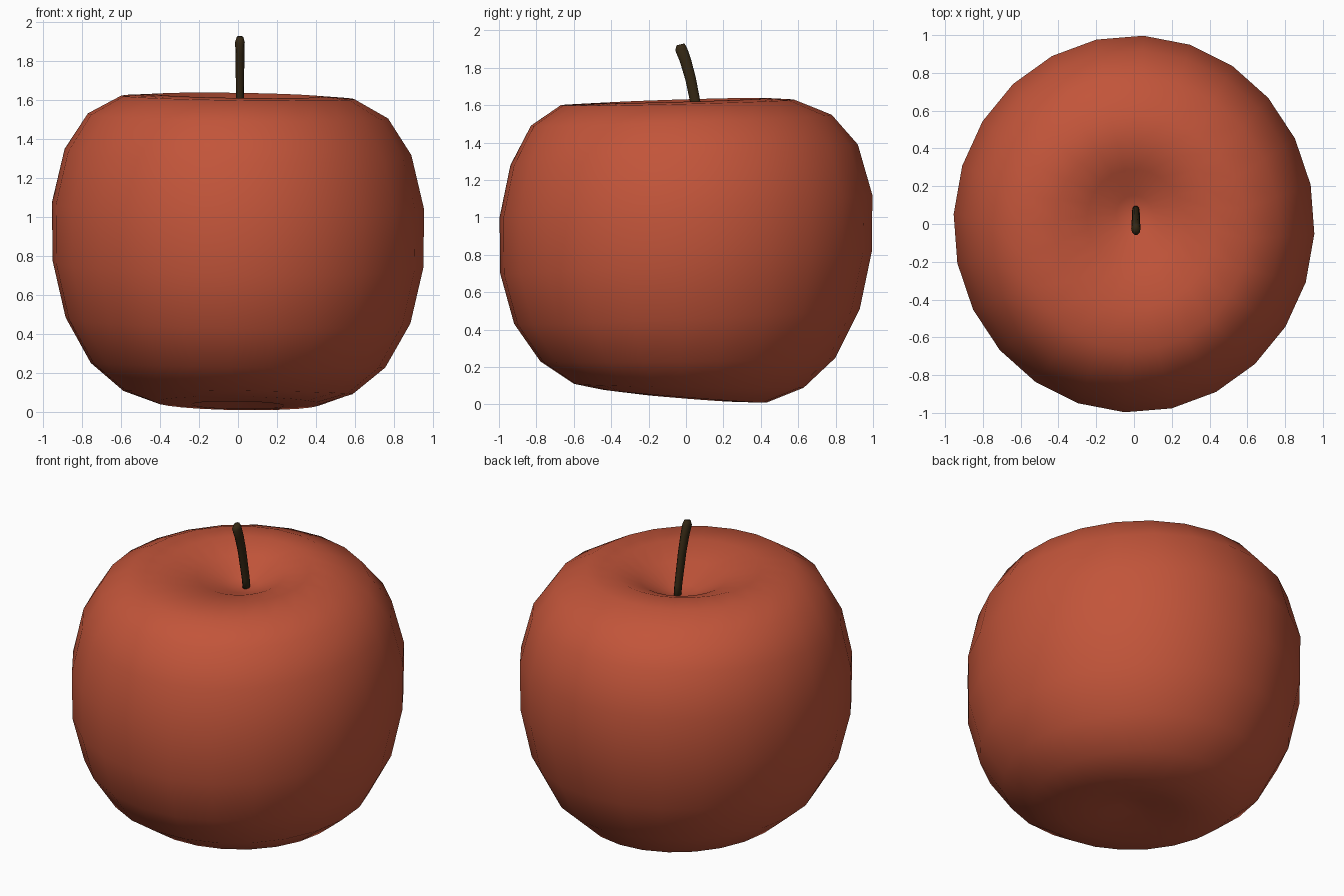
import bpy, bmesh, math

if "Cube" in bpy.data.objects:
    bpy.data.objects.remove(bpy.data.objects["Cube"])


def material(name, rgb):
    m = bpy.data.materials.new(name)
    m.diffuse_color = (*rgb, 1)
    m.use_nodes = True
    m.node_tree.nodes["Principled BSDF"].inputs["Base Color"].default_value = m.diffuse_color
    return m


def loft(name, rings, sides, mat, turn=0.0):
    """Skin elliptical rings (cx, cy, cz, rx, ry, slope_x, slope_y), closing both ends."""
    bm = bmesh.new()
    loops = []
    for cx, cy, cz, rx, ry, sx, sy in rings:
        loop = []
        for i in range(sides):
            a = turn + math.tau * i / sides
            x, y = rx * math.cos(a), ry * math.sin(a)
            loop.append(bm.verts.new((cx + x, cy + y, cz + sx * x + sy * y)))
        loops.append(loop)
    for lo, hi in zip(loops, loops[1:]):
        for i in range(sides):
            j = (i + 1) % sides
            bm.faces.new((lo[i], lo[j], hi[j], hi[i]))
    for ring, loop, flip in ((rings[0], loops[0], True), (rings[-1], loops[-1], False)):
        tip = bm.verts.new(ring[:3])
        for i in range(sides):
            j = (i + 1) % sides
            tri = (loop[i], loop[j], tip)
            bm.faces.new(tri[::-1] if flip else tri)
    bm.normal_update()
    me = bpy.data.meshes.new(name)
    bm.to_mesh(me)
    bm.free()
    me.materials.append(mat)
    for p in me.polygons:
        p.use_smooth = True
    ob = bpy.data.objects.new(name, me)
    bpy.context.collection.objects.link(ob)
    return ob


red = material("apple red", (0.54, 0.09, 0.042))
brown = material("stem brown", (0.035, 0.021, 0.007))

# Fruit: radius, height, y offset and y tilt, bottom dimple to top dimple
profile = [
    (0.08, 0.065, 0.00, -0.07),
    (0.25, 0.035, 0.00, -0.08),
    (0.44, 0.045, -0.01, -0.08),
    (0.615, 0.10, 0.015, -0.016),
    (0.79, 0.24, 0.01, 0.013),
    (0.925, 0.47, 0.005, 0.043),
    (0.995, 0.76, 0.0, 0.06),
    (0.998, 1.06, 0.0, 0.06),
    (0.93, 1.335, -0.01, 0.06),
    (0.805, 1.52, -0.025, 0.037),
    (0.625, 1.615, -0.045, 0.024),
    (0.44, 1.625, -0.01, 0.03),
    (0.26, 1.575, 0.03, 0.03),
    (0.10, 1.50, 0.05, 0.03),
    (0.03, 1.485, 0.06, 0.03),
]
fruit = [(0, cy, z, 0.958 * r, r, -0.015, sl) for r, z, cy, sl in profile]
loft("apple_fruit", fruit, 24, red, math.radians(-3))

# Stem: y, height and thickness along a gentle forward bend
path = [(0.075, 1.45, 0.026), (0.065, 1.54, 0.027), (0.045, 1.64, 0.028),
        (0.025, 1.74, 0.029), (-0.003, 1.84, 0.031), (-0.026, 1.90, 0.033),
        (-0.030, 1.925, 0.022)]
stem = [(0.01, y, z, 0.75 * t, t, 0, 0.25) for y, z, t in path]
loft("stem", stem, 10, brown)
